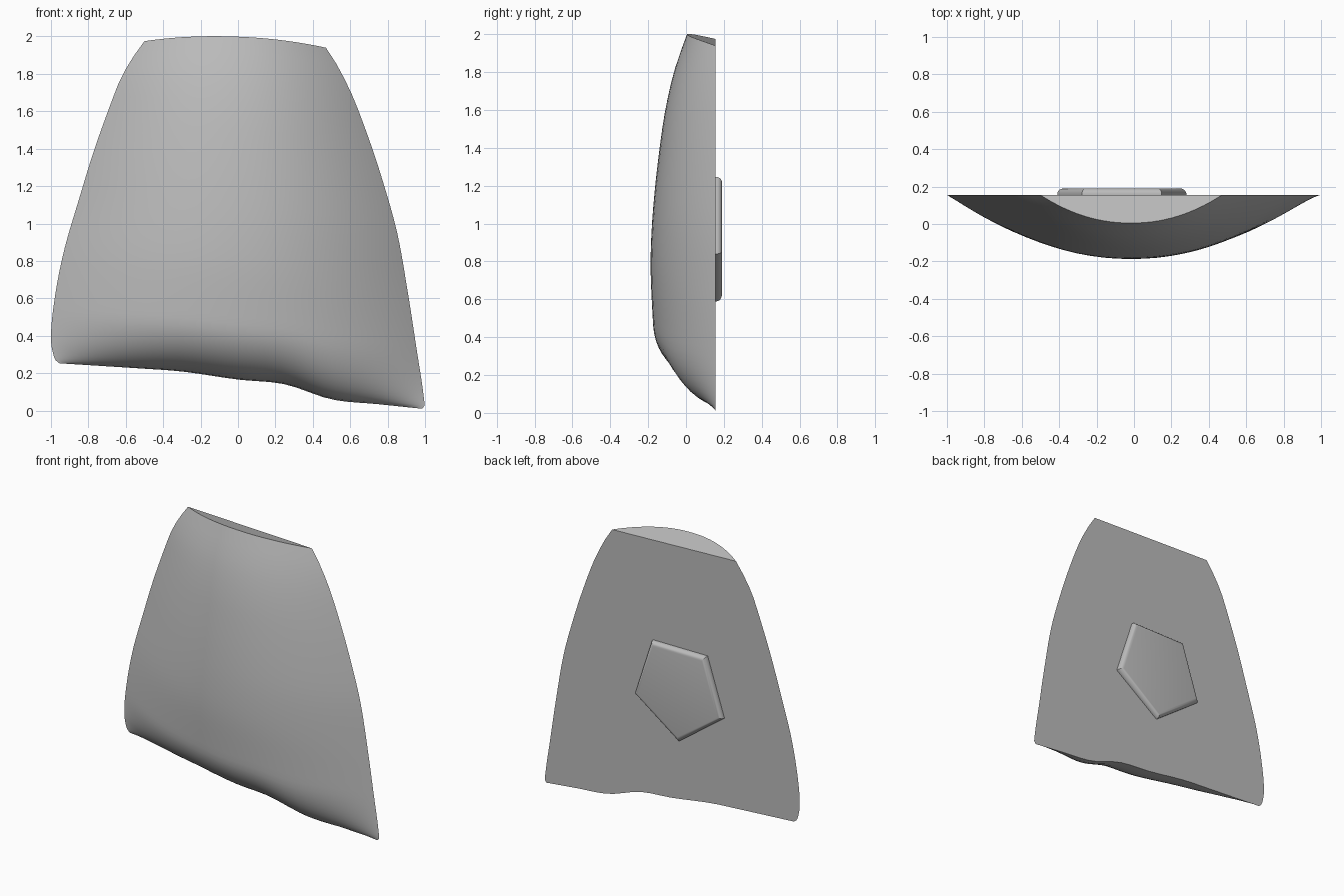
import bpy, bmesh, math

old = bpy.data.objects.get("Cube")
if old:
    bpy.data.objects.remove(old, do_unlink=True)

grey = bpy.data.materials.new("plain grey")
grey.use_nodes = True
colour = (0.5, 0.5, 0.5, 1)
grey.diffuse_color = colour
grey.node_tree.nodes["Principled BSDF"].inputs["Base Color"].default_value = colour

BACK = 0.155      # plane of the flat back
ROWS, COLS = 36, 40


def curve(points):
    """Smooth function through (position, value) points."""
    n = len(points)

    def slope(i):
        a, b = points[max(i - 1, 0)], points[min(i + 1, n - 1)]
        return (b[1] - a[1]) / (b[0] - a[0])

    def at(p):
        p = min(max(p, points[0][0]), points[-1][0])
        i = next(k for k in range(n - 1) if p <= points[k + 1][0])
        (p0, v0), (p1, v1) = points[i], points[i + 1]
        h = p1 - p0
        t = (p - p0) / h
        return ((2*t**3 - 3*t*t + 1) * v0 + (t**3 - 2*t*t + t) * h * slope(i)
                + (3*t*t - 2*t**3) * v1 + (t**3 - t*t) * h * slope(i + 1))
    return at


def finish(bm, name, angle):
    bmesh.ops.recalc_face_normals(bm, faces=bm.faces)
    mesh = bpy.data.meshes.new(name)
    bm.to_mesh(mesh)
    bm.free()
    mesh.materials.append(grey)
    obj = bpy.data.objects.new(name, mesh)
    bpy.context.collection.objects.link(obj)
    bpy.ops.object.select_all(action='DESELECT')
    bpy.context.view_layer.objects.active = obj
    obj.select_set(True)
    bpy.ops.object.shade_smooth_by_angle(angle=math.radians(angle))
    return obj


# Side outlines by height, front bulge by row, ripple of the lower rim by x
left_edge = curve([(0.25, -0.955), (0.275, -0.98), (0.385, -1), (0.6, -0.98),
                   (0.855, -0.93), (1.13, -0.85), (1.39, -0.77), (1.655, -0.675),
                   (1.79, -0.62), (1.93, -0.535), (1.975, -0.5)])
right_edge = curve([(0.01, 0.985), (0.03, 0.998), (0.36, 0.95), (0.65, 0.905),
                    (0.955, 0.85), (1.24, 0.77), (1.48, 0.69), (1.71, 0.6),
                    (1.9, 0.5), (1.94, 0.47)])
bulge = curve([(0, 0.31), (0.24, 0.335), (0.35, 0.342), (0.46, 0.336), (0.57, 0.32),
               (0.68, 0.297), (0.79, 0.267), (0.89, 0.225), (0.96, 0.18), (1, 0.15)])
ripple = curve([(-1, 0), (-0.5, 0.03), (-0.3, 0.04), (0, 0.034), (0.25, 0.04),
                (0.5, -0.01), (0.75, -0.005), (1, 0)])

# Domed shell: curved front, flat back and flat top
bm = bmesh.new()
grid = []
for r in range(ROWS + 1):
    v = (r / ROWS) ** 1.6
    z_left, z_right = 0.25 + 1.725 * v, 0.01 + 1.93 * v
    x_left, x_right = left_edge(z_left), right_edge(z_right)
    round_in = math.sqrt(1 - (1 - min(v / 0.17, 1)) ** 2)
    row = []
    for c in range(COLS + 1):
        s = -math.cos(math.pi * c / COLS)
        u = (s + 1) / 2
        arch = 1 - abs(s) ** 2.1
        x = x_left + (x_right - x_left) * u
        z = z_left + (z_right - z_left) * u
        z += ripple(x) * (1 - v) ** 4 + 0.042 * arch * v ** 6
        row.append(bm.verts.new((x, BACK - bulge(v) * round_in * arch, z)))
    grid.append(row)
for low, high in zip(grid, grid[1:]):
    for c in range(COLS):
        bm.faces.new((low[c], low[c + 1], high[c + 1], high[c]))
bm.faces.new(grid[-1])
bm.faces.new(grid[0] + [row[-1] for row in grid[1:]] + [row[0] for row in grid[:0:-1]])
finish(bm, "domed_shell", 40)

# Five-sided boss on the back with a rounded outer edge
bm = bmesh.new()
rim = []
for i in range(5):
    a = math.radians(-90 + 72 * i)
    rim.append(bm.verts.new((-0.065 + 0.363 * math.cos(a), BACK,
                             0.952 + 0.363 * math.sin(a))))
base = bm.faces.new(rim)
out = bmesh.ops.extrude_face_region(bm, geom=[base], use_keep_orig=True)
top = [g for g in out["geom"] if isinstance(g, bmesh.types.BMVert)]
bmesh.ops.translate(bm, verts=top, vec=(0, 0.035, 0))
edges = [e for e in bm.edges if all(w in top for w in e.verts)]
bmesh.ops.bevel(bm, geom=edges, offset=0.03, segments=5, profile=0.5, affect='EDGES')
finish(bm, "back_boss", 30)
